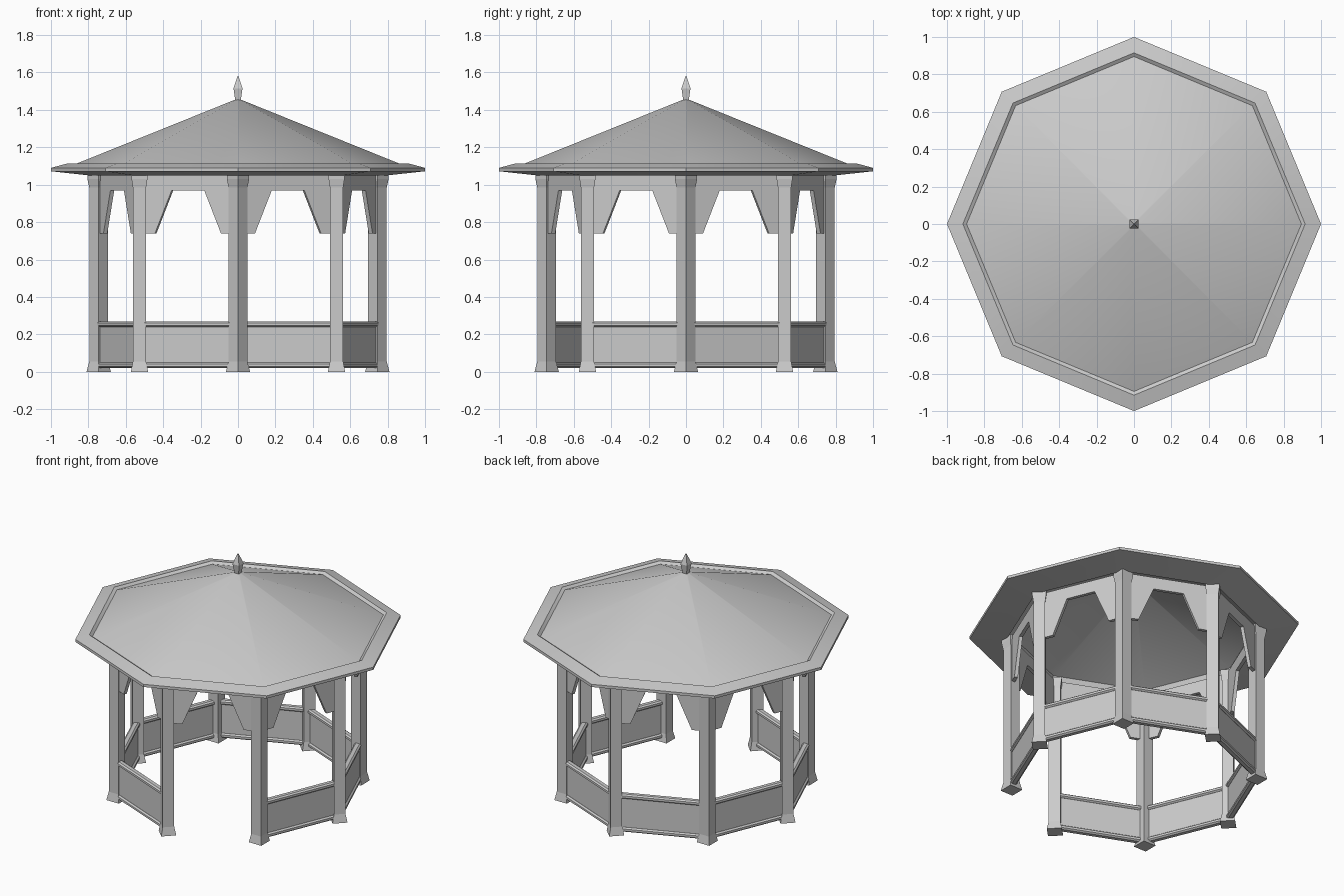
import bpy, bmesh, math
from mathutils import Matrix, Vector

if "Cube" in bpy.data.objects:
    bpy.data.objects.remove(bpy.data.objects["Cube"])

SIDES = 8
STEP = math.tau / SIDES
R = 0.745                                   # post circle radius
BAY = 2 * R * math.sin(STEP / 2)            # distance between posts
APO = R * math.cos(STEP / 2)                # centre to bay line


def finish(name, bm, smooth=False):
    bmesh.ops.remove_doubles(bm, verts=bm.verts, dist=1e-5)
    bmesh.ops.recalc_face_normals(bm, faces=bm.faces)
    mesh = bpy.data.meshes.new(name)
    bm.to_mesh(mesh)
    bm.free()
    ob = bpy.data.objects.new(name, mesh)
    bpy.context.collection.objects.link(ob)
    if smooth:
        bpy.context.view_layer.objects.active = ob
        ob.select_set(True)
        bpy.ops.object.shade_smooth_by_angle(angle=math.radians(30))
        ob.select_set(False)
    return ob


def lathe(name, profile, sides, turn=0.0, smooth=False):
    """Sweep (radius, z) points around z with the given number of sides."""
    bm = bmesh.new()
    rings = [[bm.verts.new((r * math.cos(turn + math.tau * i / sides),
                            r * math.sin(turn + math.tau * i / sides), z))
              for i in range(sides)] for r, z in profile]
    for a, b in zip(rings, rings[1:]):
        for i in range(sides):
            j = (i + 1) % sides
            bm.faces.new((a[i], a[j], b[j], b[i]))
    bm.faces.new(rings[0])
    bm.faces.new(rings[-1])
    return finish(name, bm, smooth)


def extrude(name, points, vec, matrix):
    """Extrude a flat outline along vec, then place it in its bay."""
    bm = bmesh.new()
    face = bm.faces.new([bm.verts.new(p) for p in points])
    out = bmesh.ops.extrude_face_region(bm, geom=[face])
    bmesh.ops.translate(bm, vec=Vector(vec),
                        verts=[v for v in out["geom"] if isinstance(v, bmesh.types.BMVert)])
    bm.transform(matrix)
    return finish(name, bm)


# roof shell: eaves underside, rim, raised lip, cone on top, hollow beneath
lathe("roof", [(0.008, 1.42), (0.76, 1.1), (0.78, 1.048), (1.0, 1.072), (1.0, 1.09),
               (0.915, 1.113), (0.895, 1.10), (0.01, 1.457)], SIDES, smooth=True)

# finial
q = math.sqrt(2)
lathe("finial", [(0.013 * q, 1.44), (0.024 * q, 1.515), (0.003 * q, 1.58)], 4, math.pi / 4)

# local bay axes: x outward, y along the bay, z up
half = BAY / 2
valance_outline = [(-1, 1.05), (-1, 0.74), (-0.67, 0.74), (-0.33, 0.97),
                   (0.33, 0.97), (0.67, 0.74), (1, 0.74), (1, 1.05)]
rail_profile = [(-0.012, -0.015), (-0.022, -0.007), (-0.022, 0.007), (-0.012, 0.015),
                (0.012, 0.015), (0.022, 0.007), (0.022, -0.007), (0.012, -0.015)]
T = 0.011                                   # half thickness of boards
OPEN_BAY = 6                                # entrance, right of the front post

for i in range(SIDES):
    # post with flared foot and head
    post = lathe(f"post_{i}", [(0.065, 0), (0.05, 0.055), (0.05, 0.985),
                               (0.06, 1.03), (0.06, 1.06)], 4)
    post.matrix_world = Matrix.Rotation(i * STEP, 4, 'Z') @ Matrix.Translation((R, 0, 0))

    # bracketed valance under the roof
    place = Matrix.Rotation((i + 0.5) * STEP, 4, 'Z') @ Matrix.Translation((APO, 0, 0))
    extrude(f"valance_{i}", [(-T, s * half, z) for s, z in valance_outline],
            (2 * T, 0, 0), place)
    if i == OPEN_BAY:
        continue

    # low wall panel with top and bottom rails
    extrude(f"panel_{i}", [(-T, s * half, z) for s, z in
                           ((-1, 0.035), (1, 0.035), (1, 0.255), (-1, 0.255))],
            (2 * T, 0, 0), place)
    for label, zc in (("top_rail", 0.255), ("bottom_rail", 0.034)):
        extrude(f"{label}_{i}", [(x, -half, zc + z) for x, z in rail_profile],
                (0, BAY, 0), place)
